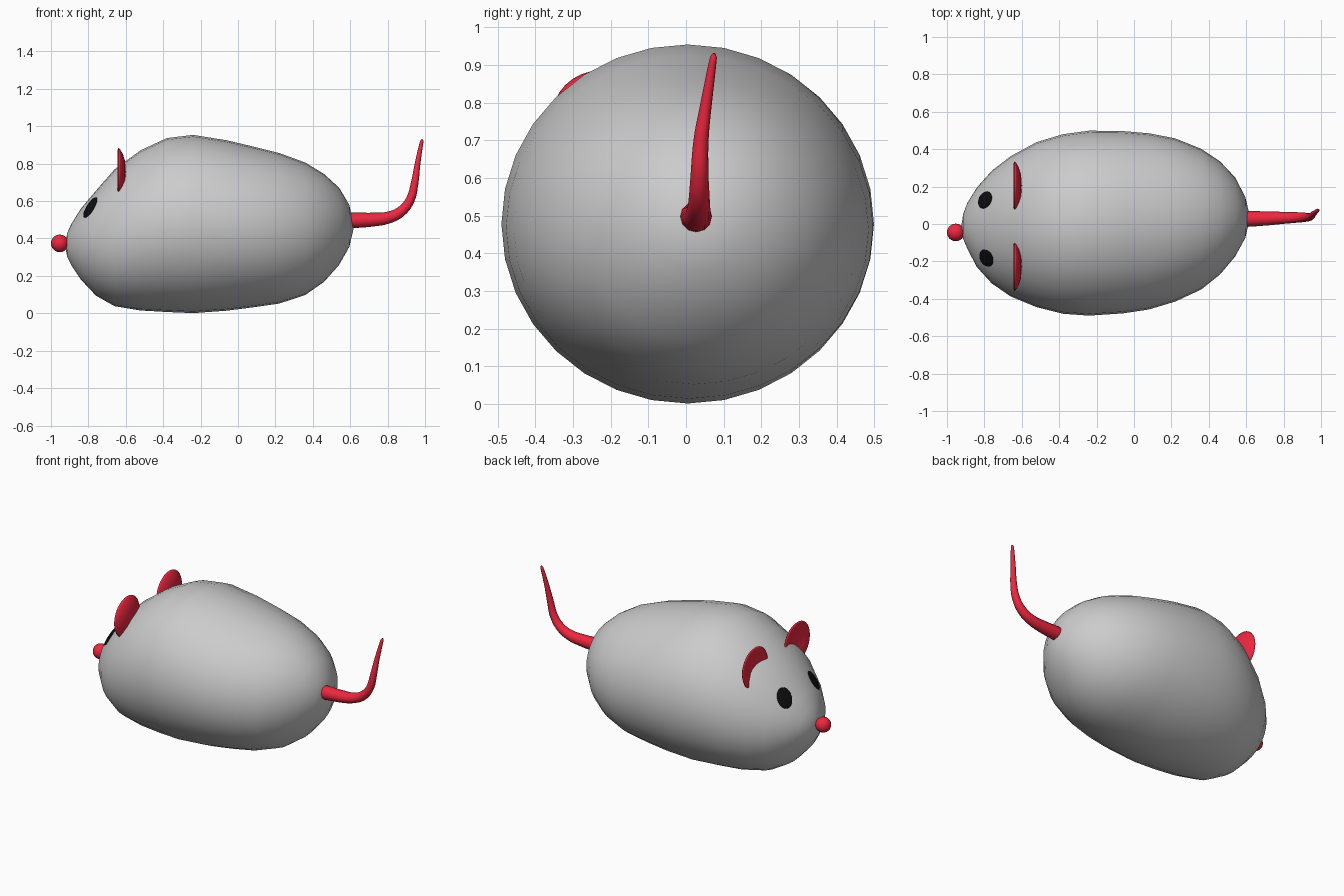
import bpy, bmesh, math
from mathutils import Vector, Matrix
from mathutils.bvhtree import BVHTree

if "Cube" in bpy.data.objects:
    bpy.data.objects.remove(bpy.data.objects["Cube"])


def material(name, color):
    m = bpy.data.materials.new(name)
    m.diffuse_color = color
    m.use_nodes = True
    m.node_tree.nodes["Principled BSDF"].inputs["Base Color"].default_value = m.diffuse_color
    return m


RED = material("red", (0.85, 0.02, 0.05, 1))
BLACK = material("black", (0.004, 0.004, 0.004, 1))


def finish(bm, name, mat=None):
    bmesh.ops.recalc_face_normals(bm, faces=bm.faces)
    for f in bm.faces:
        f.smooth = True
    me = bpy.data.meshes.new(name)
    bm.to_mesh(me)
    bm.free()
    ob = bpy.data.objects.new(name, me)
    bpy.context.collection.objects.link(ob)
    if mat:
        me.materials.append(mat)
    return ob


def loft(rings, start, end):
    """Skin a list of point rings, closing both ends with a pole."""
    bm = bmesh.new()
    loops = [[bm.verts.new(p) for p in ring] for ring in rings]
    n = len(loops[0])
    for a, b in zip(loops, loops[1:]):
        for i in range(n):
            j = (i + 1) % n
            bm.faces.new((a[i], a[j], b[j], b[i]))
    for pole, loop in ((start, loops[0]), (end, loops[-1])):
        v = bm.verts.new(pole)
        for i in range(n):
            bm.faces.new((v, loop[i], loop[(i + 1) % n]))
    return bm


def ellipse(x, cy, cz, ry, rz, n=32):
    return [(x, cy + ry * math.cos(2 * math.pi * i / n), cz + rz * math.sin(2 * math.pi * i / n))
            for i in range(n)]


# Body: cross-sections along x as (x, top z, bottom z, high y, low y)
sections = [
    (-.913, .43, .30, .055, -.08), (-.89, .48, .255, .115, -.135), (-.84, .56, .18, .195, -.23),
    (-.76, .655, .095, .285, -.318), (-.66, .77, .038, .362, -.387), (-.52, .872, .015, .438, -.445),
    (-.38, .937, .007, .480, -.480), (-.24, .954, .001, .499, -.490), (-.06, .925, .014, .497, -.478),
    (.08, .892, .032, .485, -.457), (.22, .857, .052, .458, -.415), (.36, .806, .098, .402, -.350),
    (.46, .745, .168, .335, -.270), (.54, .672, .258, .250, -.175), (.595, .58, .355, .145, -.075),
]
body_bm = loft([ellipse(x, (h + l) / 2, (t + b) / 2, (h - l) / 2, (t - b) / 2)
                for x, t, b, h, l in sections], (-.925, -.02, .365), (.621, .035, .465))
bmesh.ops.recalc_face_normals(body_bm, faces=body_bm.faces)
surface = BVHTree.FromBMesh(body_bm)
finish(body_bm, "body")

# Nose
bm = bmesh.new()
bmesh.ops.create_uvsphere(bm, u_segments=24, v_segments=12, radius=.047,
                          matrix=Matrix.Translation((-.953, -.045, .374)))
finish(bm, "nose", RED)

# Eyes: flat ovals lying on the body surface
for side, y in (("left", .13), ("right", -.188)):
    point, normal, _, _ = surface.find_nearest(Vector((-.80, y, .573)))
    bm = bmesh.new()
    bmesh.ops.create_uvsphere(bm, u_segments=24, v_segments=12, radius=1)
    m = (Matrix.Translation(point) @ normal.to_track_quat('Z', 'Y').to_matrix().to_4x4()
         @ Matrix.Diagonal((.048, .064, .009, 1)))
    bm.transform(m)
    finish(bm, side + "_eye", BLACK)

# Ears: shallow dished discs facing the nose
dish = [(.06, .018), (.095, .007), (.12, -.007), (.13, -.016), (.122, -.021), (.085, -.010), (.04, .001)]
for side, y in (("left", .205), ("right", -.228)):
    cx, cz = -.622, .755
    finish(loft([ellipse(cx + dx, y, cz, r, r) for r, dx in dish],
                (cx + .022, y, cz), (cx + .004, y, cz)), side + "_ear", RED)

# Tail: tapered swept tube curling upward
path = [
    (.56, .025, .497, .043), (.64, .028, .498, .041), (.72, .03, .501, .037), (.80, .033, .511, .032),
    (.87, .035, .543, .028), (.92, .036, .605, .024), (.945, .04, .70, .020), (.96, .054, .80, .015),
    (.983, .073, .92, .009), (.986, .075, .93, .004),
]
curve = bpy.data.curves.new("tail", 'CURVE')
curve.dimensions = '3D'
curve.bevel_depth = 1
curve.bevel_resolution = 4
curve.resolution_u = 5
curve.use_fill_caps = True
spline = curve.splines.new('BEZIER')
spline.bezier_points.add(len(path) - 1)
for bp, (x, y, z, r) in zip(spline.bezier_points, path):
    bp.co = (x, y, z)
    bp.radius = r
    bp.handle_left_type = bp.handle_right_type = 'AUTO'
curve.materials.append(RED)
tail = bpy.data.objects.new("tail", curve)
bpy.context.collection.objects.link(tail)
bpy.context.view_layer.objects.active = tail
tail.select_set(True)
bpy.ops.object.convert(target='MESH')
bpy.ops.object.shade_smooth_by_angle()
